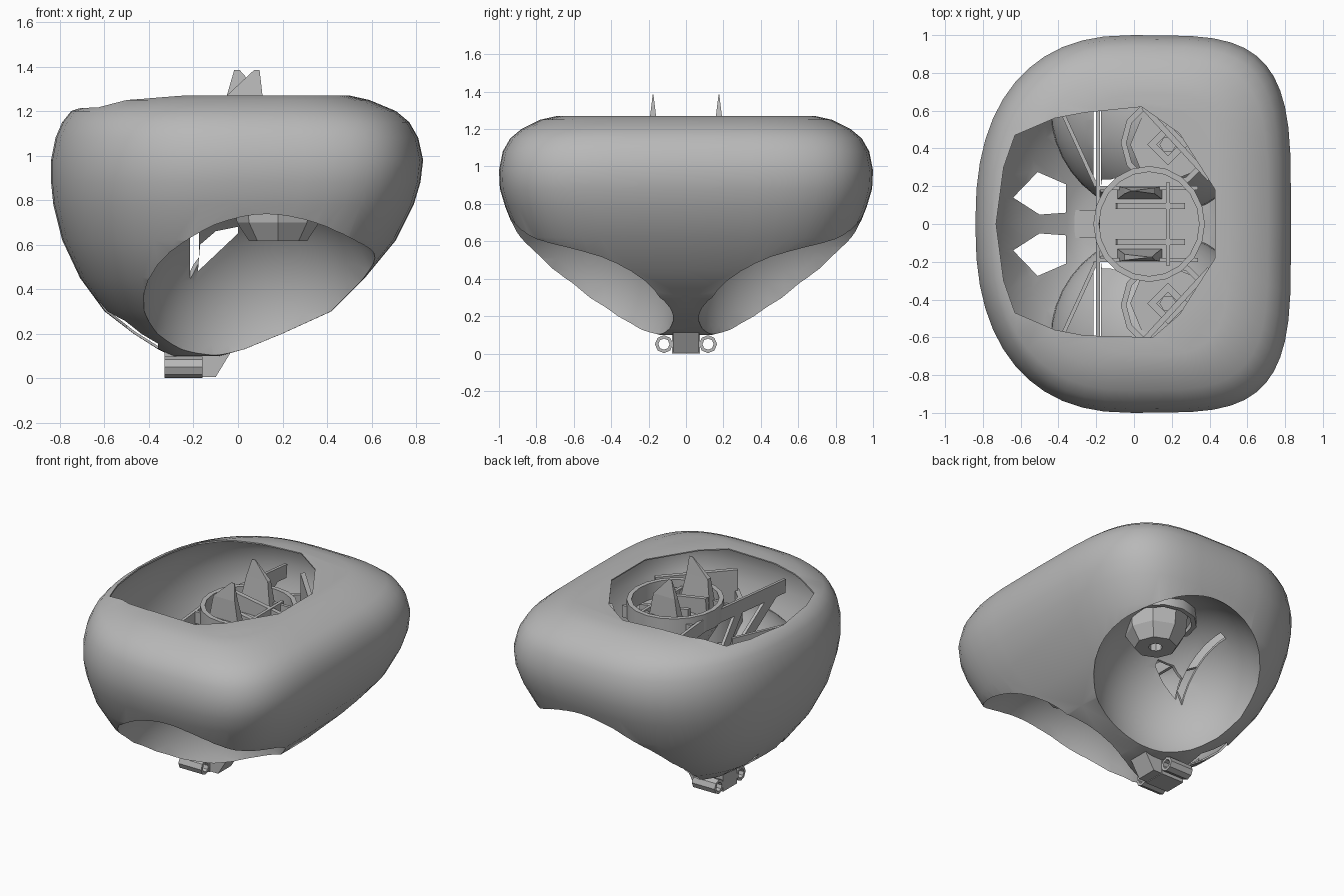
import bpy, bmesh, math

cube = bpy.data.objects.get("Cube")
if cube:
    bpy.data.objects.remove(cube)

grey = bpy.data.materials.new("plain_grey")
grey.use_nodes = True
colour = (0.48, 0.48, 0.48, 1)
grey.diffuse_color = colour
grey.node_tree.nodes["Principled BSDF"].inputs["Base Color"].default_value = colour


def finish(name, bm):
    bmesh.ops.recalc_face_normals(bm, faces=bm.faces)
    mesh = bpy.data.meshes.new(name)
    bm.to_mesh(mesh)
    bm.free()
    mesh.materials.append(grey)
    ob = bpy.data.objects.new(name, mesh)
    bpy.context.collection.objects.link(ob)
    return ob


def loft(name, rings, wrap=False):
    """Skin a stack of point rings; wrap joins the last ring to the first."""
    bm = bmesh.new()
    loops = [[bm.verts.new(p) for p in ring] for ring in rings]
    pairs = list(zip(loops, loops[1:]))
    if wrap:
        pairs.append((loops[-1], loops[0]))
    else:
        bm.faces.new(loops[0])
        bm.faces.new(loops[-1])
    n = len(loops[0])
    for a, b in pairs:
        for i in range(n):
            j = (i + 1) % n
            bm.faces.new((a[i], a[j], b[j], b[i]))
    return finish(name, bm)


def prism(name, pts, axis, lo, hi):
    """Extrude a flat outline along an axis."""
    place = {"x": lambda u, v, w: (w, u, v),
             "y": lambda u, v, w: (u, w, v),
             "z": lambda u, v, w: (u, v, w)}[axis]
    return loft(name, [[place(u, v, w) for u, v in pts] for w in (lo, hi)])


def rect(x, y):
    return [(x[0], y[0]), (x[1], y[0]), (x[1], y[1]), (x[0], y[1])]


def box(name, x, y, z):
    return prism(name, rect(x, y), "z", *z)


def strut(name, a, b, width, axis, lo, hi):
    """Flat bar between two points of a plane."""
    dx, dy = b[0] - a[0], b[1] - a[1]
    k = width / 2 / math.hypot(dx, dy)
    ox, oy = -dy * k, dx * k
    return prism(name, [(a[0] + ox, a[1] + oy), (b[0] + ox, b[1] + oy),
                        (b[0] - ox, b[1] - oy), (a[0] - ox, a[1] - oy)], axis, lo, hi)


def turned(name, centre, profile, sides, wrap=False, axis="z", stretch=1):
    """Turn (radius, offset) pairs about an axis."""
    cx, cy, cz = centre
    rings = []
    for r, h in profile:
        ring = []
        for i in range(sides):
            t = math.tau * i / sides
            u, v = r * math.cos(t), r * math.sin(t) * stretch
            ring.append((cx + u, cy + v, cz + h) if axis == "z" else (cx + h, cy + u, cz + v))
        rings.append(ring)
    return loft(name, rings, wrap)


def ball(name, centre, r):
    bm = bmesh.new()
    bmesh.ops.create_uvsphere(bm, u_segments=40, v_segments=24, radius=r)
    bmesh.ops.translate(bm, vec=centre, verts=bm.verts)
    return finish(name, bm)


def cut(ob, cutters):
    """Subtract the cutters, bake the result and remove them."""
    for c in cutters:
        m = ob.modifiers.new("cut", "BOOLEAN")
        m.operation, m.solver, m.object = "DIFFERENCE", "EXACT", c
    deps = bpy.context.evaluated_depsgraph_get()
    mesh = bpy.data.meshes.new_from_object(ob.evaluated_get(deps))
    ob.modifiers.clear()
    ob.data = mesh
    for c in cutters:
        bpy.data.objects.remove(c)


# Rounded shell sections: height, x low, x high, half depth
SECTIONS = [(.10, -.30, -.08, .14), (.13, -.36, .03, .26), (.20, -.47, .20, .45),
            (.30, -.60, .42, .62), (.45, -.71, .57, .78), (.62, -.79, .71, .90),
            (.78, -.83, .79, .965), (.88, -.84, .82, .995), (.98, -.84, .832, 1.0),
            (1.08, -.82, .81, .98), (1.15, -.79, .77, .94), (1.20, -.75, .71, .88),
            (1.25, -.61, .59, .78), (1.27, -.42, .50, .69)]


def shell(name, scale):
    rings = []
    for z, lo, hi, depth in SECTIONS:
        mid, half, ring = (lo + hi) / 2, (hi - lo) / 2, []
        for i in range(48):
            c, s = math.cos(math.tau * i / 48), math.sin(math.tau * i / 48)
            n = 4 if c > 0 else 2.4
            x = mid + half * math.copysign(abs(c) ** (2 / n), c)
            y = depth * math.copysign(abs(s) ** (2 / n), s)
            ring.append((x * scale, y * scale, .75 + (z - .75) * scale))
        rings.append(ring)
    return loft(name, rings)


SIDES = (1, -1)
BOWL = (.125, .61, .295)
RADIUS = .555

# Hollow interior that leaves a thin wall around both bowls
void = shell("void_cutter", .985)
cut(void, [ball("bowl_wall_cutter", (BOWL[0], s * BOWL[1], BOWL[2]), RADIUS + .012)
           for s in SIDES])

# Outer shell with bowls, top opening, floor holes and slots
body = shell("outer_shell", 1)
opening = [(-.73, 0), (-.69, .3), (-.63, .47), (-.42, .56), (-.26, .59), (.04, .62),
           (.24, .48), (.43, .18), (.43, -.18), (.24, -.48), (.1, -.6), (-.26, -.59),
           (-.42, -.56), (-.63, -.47), (-.69, -.3)]
hole = [(-.64, .14), (-.51, .275), (-.36, .21), (-.36, .06), (-.5, .05)]
slot = [(-.18, .48), (0, .65), (0, .68), (-.1, .66), (-.17, .6)]
cutters = [void, prism("opening_cutter", opening, "z", 1.05, 1.5),
           prism("slot_cutter", slot, "y", -.35, .35)]
for s in SIDES:
    cutters.append(ball("bowl_cutter", (BOWL[0], s * BOWL[1], BOWL[2]), RADIUS))
    cutters.append(prism("hole_cutter", [(x, s * y) for x, y in hole], "z", -.1, .7))
    cutters.append(box("slit_cutter", (-.215, -.175), sorted((s * .2, s * .62)), (.45, .9)))
cut(body, cutters)

# Upright truss across the opening
box("truss_lower_beam", (-.20, -.18), (-.3, .3), (.74, .82))

# Waist ring with floor and cross bars
turned("waist_ring", (.08, 0, 1.05), [(.295, 0), (.295, .12), (.265, .12), (.265, 0)],
       20, wrap=True, stretch=1.04)
turned("ring_floor", (.08, 0, 1.02), [(.2, -.12), (.27, 0), (.27, .04)], 20, stretch=1.04)
box("ring_cross_bar", (.17, .19), (-.22, .22), (1.04, 1.14))

for s in SIDES:
    # Tapered fins with opposed tips: height, x range, y range
    tip = .04 - s * .045
    fin = [(1.05, (-.09, .15), (.13, .2)), (1.27, (-.05, .11), (.16, .192)),
           (1.385, (tip - .012, tip + .012), (.174, .178))]
    loft("upright_fin", [[(x, s * y, z) for x, y in rect(xs, ys)] for z, xs, ys in fin])
    prism("ring_rib", [(-.1, 1.05), (-.09, 1.18), (.27, 1.12), (.27, 1.05)], "y",
          s * .08, s * .11)
    box("ring_side_bar", (-.18, .34), (s * .18, s * .2), (1.05, 1.13))

    # Truss beams, diagonals and side panels
    strut("truss_top_beam", (0, 1.1), (s * .78, 1.03), .09, "x", -.20, -.18)
    strut("truss_outer_diagonal", (s * .68, 1.04), (s * .28, .78), .08, "x", -.20, -.18)
    strut("truss_inner_diagonal", (s * .08, .78), (s * .3, 1.06), .07, "x", -.20, -.18)
    strut("side_panel", (.05, s * .62), (.4, s * .24), .03, "z", .85, 1.14)
    strut("rear_panel", (-.37, s * .57), (-.2, s * .2), .02, "z", .68, .9)

    # Joint housing above each bowl, and the knob inside the bowl
    turned("joint_housing", (.17, s * .43, .78), [(.24, 0), (.24, .22), (.21, .22), (.21, 0)],
           12, wrap=True)
    turned("joint_knob", (.18, s * .42, 0),
           [(.2, .86), (.185, .7), (.13, .615), (.045, .615), (.045, .72)], 8)
    turned("joint_block", (.18, s * .42, .84), [(.11, 0), (.11, .12), (.06, .12), (.06, .04)], 4)
    turned("joint_bolt", (.18, s * .42, .86), [(.045, 0), (.045, .12)], 6)

    # Bottom bracket tubes
    turned("bracket_tube", (-.33, s * .118, .05),
           [(.048, 0), (.048, .17), (.03, .17), (.03, 0)], 8, wrap=True, axis="x")

# Bottom bracket
box("bracket_block", (-.33, -.16), (-.075, .075), (0, .12))
prism("bracket_wedge", [(-.16, .005), (-.1, .005), (-.03, .12), (-.16, .12)], "y", -.07, .07)

# Smooth the curved parts, keeping hard edges
bpy.ops.object.select_all(action="DESELECT")
smooth = ("outer_shell", "waist_ring", "joint_housing", "ring_floor")
for ob in bpy.context.collection.objects:
    if ob.type == "MESH" and ob.name.startswith(smooth):
        ob.select_set(True)
bpy.context.view_layer.objects.active = body
bpy.ops.object.shade_smooth_by_angle(angle=math.radians(35))
